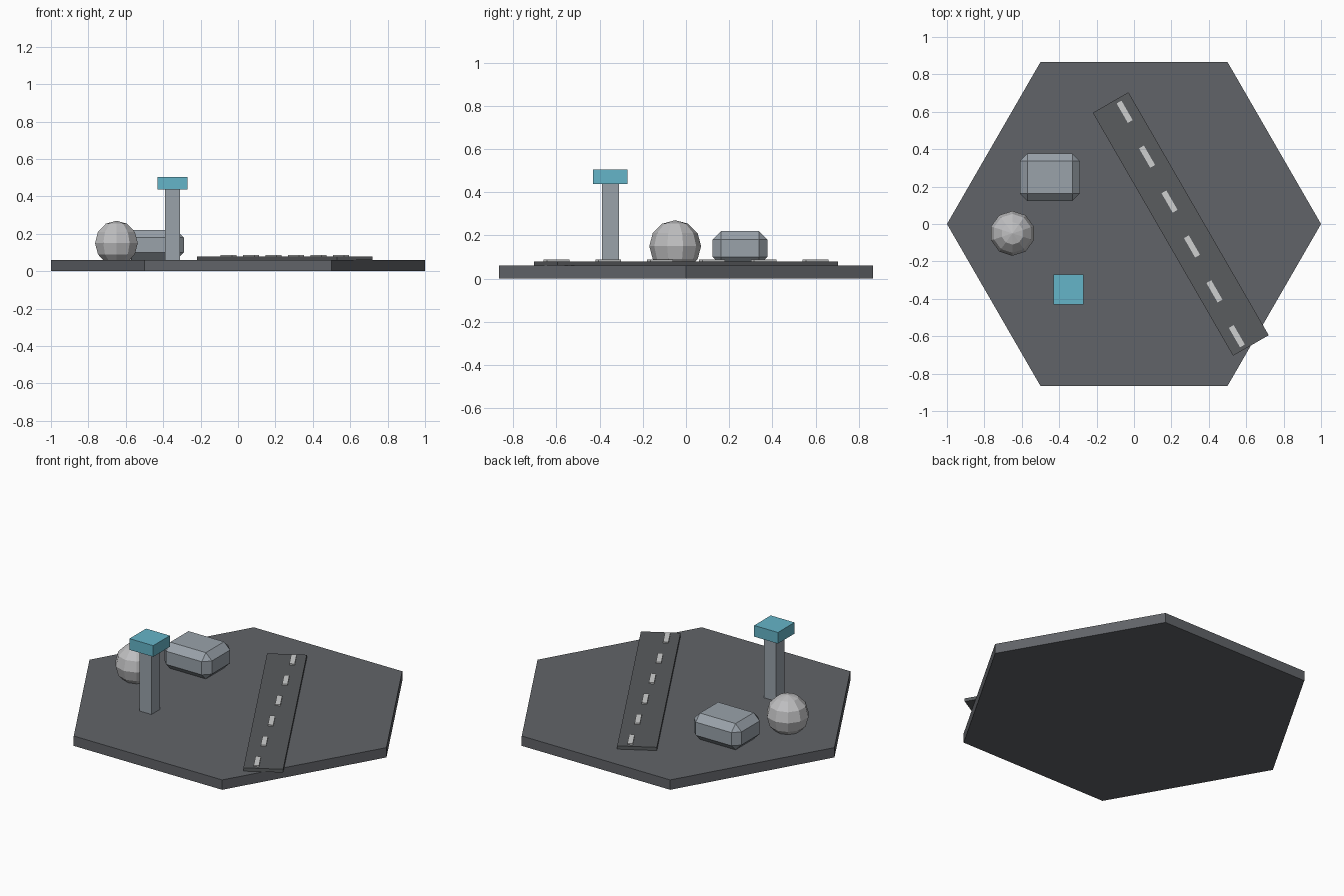
import bpy, math

if "Cube" in bpy.data.objects:
    bpy.data.objects.remove(bpy.data.objects["Cube"])


def material(name, rgb):
    m = bpy.data.materials.new(name)
    m.diffuse_color = (*rgb, 1)
    m.use_nodes = True
    m.node_tree.nodes["Principled BSDF"].inputs["Base Color"].default_value = m.diffuse_color
    return m


asphalt = material("slate grey", (0.12, 0.127, 0.14))
tarmac = material("dark grey", (0.10, 0.106, 0.112))
white = material("pale grey", (0.62, 0.63, 0.63))
stone = material("light grey", (0.52, 0.52, 0.53))
steel = material("blue grey", (0.32, 0.36, 0.40))
cyan = material("sky blue", (0.13, 0.46, 0.58))


def finish(name, mat):
    ob = bpy.context.object
    ob.name = name
    ob.data.materials.append(mat)
    return ob


def box(name, x, y, z0, z1, sx, sy, mat, turn=0):
    bpy.ops.mesh.primitive_cube_add(size=1, location=(x, y, (z0 + z1) / 2),
                                    rotation=(0, 0, turn))
    ob = finish(name, mat)
    ob.scale = (sx, sy, z1 - z0)
    bpy.ops.object.transform_apply(location=False, rotation=False, scale=True)
    return ob


# Hexagonal base tile, corners on the x axis
bpy.ops.mesh.primitive_cylinder_add(vertices=6, radius=1, depth=0.06,
                                    location=(0, 0, 0.03),
                                    rotation=(0, 0, math.radians(30)))
finish("base_tile", asphalt)

# Diagonal road strip with dashes
turn = math.radians(30)
box("road", 0.25, 0, 0.06, 0.08, 0.22, 1.5, tarmac, turn)
for i in range(6):
    k = i - 2.5
    box(f"road_dash_{i + 1}", 0.25 + 0.12 * k, -0.24 * k, 0.08, 0.088,
        0.03, 0.12, white, turn)

# Chamfered block
block = box("block", -0.45, 0.25, 0.06, 0.22, 0.32, 0.255, steel)
bev = block.modifiers.new("chamfer", "BEVEL")
bev.width = 0.04
bev.segments = 1

# Faceted dome
bpy.ops.mesh.primitive_uv_sphere_add(segments=10, ring_count=6, radius=0.12,
                                     location=(-0.65, -0.05, 0.15))
finish("dome", stone)

# Post with a coloured cap
box("post", -0.35, -0.35, 0.06, 0.44, 0.08, 0.08, steel)
box("post_cap", -0.35, -0.35, 0.437, 0.505, 0.16, 0.16, cyan)
